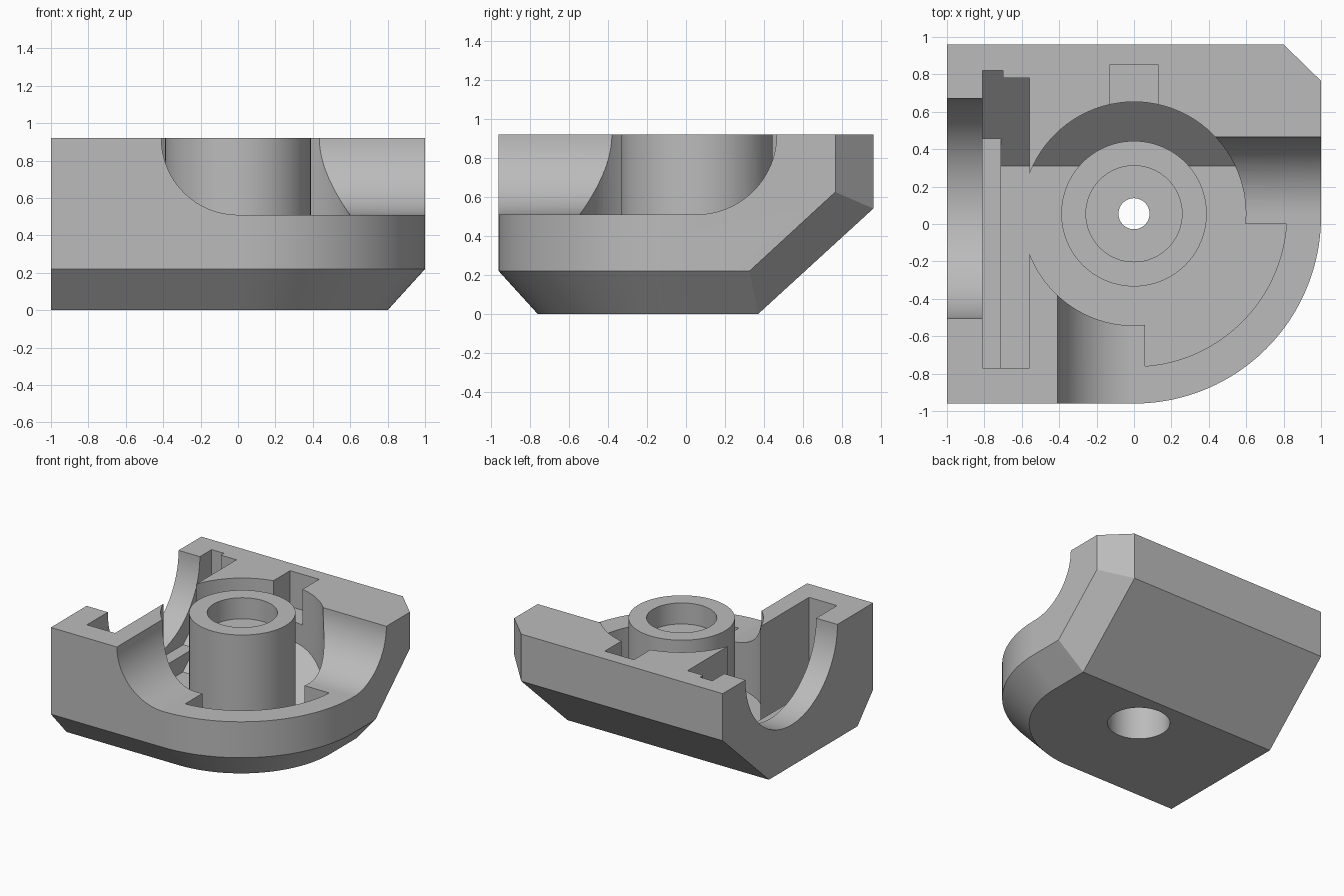
import bpy
import bmesh
from math import sin, cos, pi
from mathutils import Vector

default = bpy.data.objects.get("Cube")
if default:
    bpy.data.objects.remove(default, do_unlink=True)

TOP, LEDGE, FLOOR, ABOVE = 0.92, 0.51, 0.153, 1.2
SLOPE = 0.923
HUB_Y = 0.055

grey = bpy.data.materials.new("plain_grey")
grey.use_nodes = True
colour = (0.5, 0.5, 0.5, 1)
grey.diffuse_color = colour
grey.node_tree.nodes["Principled BSDF"].inputs["Base Color"].default_value = colour


def make_object(name, bm):
    bmesh.ops.recalc_face_normals(bm, faces=bm.faces)
    mesh = bpy.data.meshes.new(name)
    bm.to_mesh(mesh)
    bm.free()
    mesh.materials.append(grey)
    obj = bpy.data.objects.new(name, mesh)
    bpy.context.collection.objects.link(obj)
    return obj


def prism(name, axis, outline, start, end):
    """Extrude a 2D outline along x (y,z points), y (x,z) or z (x,y)."""
    place = {"x": lambda a, b, t: (t, a, b),
             "y": lambda a, b, t: (a, t, b),
             "z": lambda a, b, t: (a, b, t)}[axis]
    bm = bmesh.new()
    face = bm.faces.new([bm.verts.new(place(a, b, start)) for a, b in outline])
    out = bmesh.ops.extrude_face_region(bm, geom=[face])
    verts = [v for v in out["geom"] if isinstance(v, bmesh.types.BMVert)]
    bmesh.ops.translate(bm, verts=verts, vec=Vector(place(0, 0, end - start)))
    return make_object(name, bm)


def arc(cx, cy, r, a0, a1, n):
    return [(cx + r * cos(a0 + (a1 - a0) * i / n),
             cy + r * sin(a0 + (a1 - a0) * i / n)) for i in range(n + 1)]


def circle(cx, cy, r, n=96):
    return arc(cx, cy, r, 0, 2 * pi, n)[:-1]


def rect(a0, a1, b0, b1):
    return [(a0, b0), (a1, b0), (a1, b1), (a0, b1)]


def combine(target, tool, operation="DIFFERENCE"):
    tool.hide_render = True
    mod = target.modifiers.new("combine", "BOOLEAN")
    mod.operation, mod.solver, mod.object = operation, "EXACT", tool
    bpy.context.view_layer.objects.active = target
    bpy.ops.object.modifier_apply(modifier=mod.name)
    bpy.data.objects.remove(tool, do_unlink=True)


def trough(front, back, floor):
    """Side profile with a flat floor that ramps up towards the back."""
    bend = 0.31 + (floor - FLOOR) / SLOPE
    return [(front, floor), (bend, floor),
            (back, floor + SLOPE * (back - bend)), (back, ABOVE), (front, ABOVE)]


# Outer shell: convex block with rounded corner, lower chamfers and back slope
def rounded(radius, z):
    return [(x, y, z) for x, y in arc(0, 0.04, radius, -pi / 2, 0, 48)]


points = rounded(1, TOP) + rounded(1, 0.22) + rounded(0.8, 0)
points += [(-1, -0.96, TOP), (-1, -0.96, 0.22), (-1, -0.76, 0)]
points += [(1, 0.765, TOP), (0.8, 0.96, TOP), (-1, 0.96, TOP)]
points += [(1, 0.765, 0.625), (0.8, 0.96, 0.54), (-1, 0.96, 0.54)]
points += [(1, 0.325, 0.22), (0.8, 0.37, 0), (-1, 0.37, 0)]
bm = bmesh.new()
for p in points:
    bm.verts.new(p)
hull = bmesh.ops.convex_hull(bm, input=bm.verts)
bmesh.ops.delete(bm, geom=[v for v in bm.verts if not v.link_faces], context="VERTS")
bmesh.ops.dissolve_limit(bm, angle_limit=0.012, verts=bm.verts, edges=bm.edges)
body = make_object("housing_body", bm)

# Round chamber with the ramped floor
chamber = prism("chamber_cutter", "z", circle(0, HUB_Y, 0.598), 0.05, 1.1)
combine(chamber, prism("ramp_limit", "x", trough(-1.1, 1.1, FLOOR), -1.1, 1.1), "INTERSECT")
combine(body, chamber)

# Wider quarter of the chamber at the rounded corner
quarter = [(0.06, 0)] + arc(0, HUB_Y, 0.817, -pi / 2 + 0.073, -0.067, 40)
combine(body, prism("quarter_cutter", "z", quarter, FLOOR, ABOVE))

# Left slots and the rear notch
combine(body, prism("slot_cutter", "x", trough(-0.77, 0.78, FLOOR), -0.71, -0.56))
combine(body, prism("step_cutter", "x", trough(-0.77, 0.82, 0.29), -0.81, -0.70))
combine(body, prism("notch_cutter", "z", rect(-0.13, 0.13, 0.5, 0.85), 0.63, ABOVE))

# Half-round grooves: left, front and right, and the lowered corner between them
combine(body, prism("left_groove", "x", circle(0.083, TOP, 0.587), -1.2, -0.76))
combine(body, prism("front_groove", "y", circle(0, TOP, TOP - LEDGE), -1.2, -0.2))
combine(body, prism("right_groove", "x", circle(HUB_Y, TOP, TOP - LEDGE), 0.2, 1.2))
combine(body, prism("corner_cutter", "z", rect(0, 1.2, -1.2, HUB_Y), LEDGE, ABOVE))

# Central hub with stepped bore
combine(body, prism("hub", "z", circle(0, HUB_Y, 0.389), 0.08, TOP), "UNION")
for radius, low, high in ((0.257, 0.75, ABOVE), (0.083, 0.5, 0.9), (0.23, -0.1, 0.6)):
    combine(body, prism("bore_cutter", "z", circle(0, HUB_Y, radius, 64), low, high))

# Smooth curved walls, keep edges sharp
bpy.ops.object.select_all(action="DESELECT")
body.select_set(True)
bpy.context.view_layer.objects.active = body
bpy.ops.object.shade_smooth_by_angle(angle=0.4)
